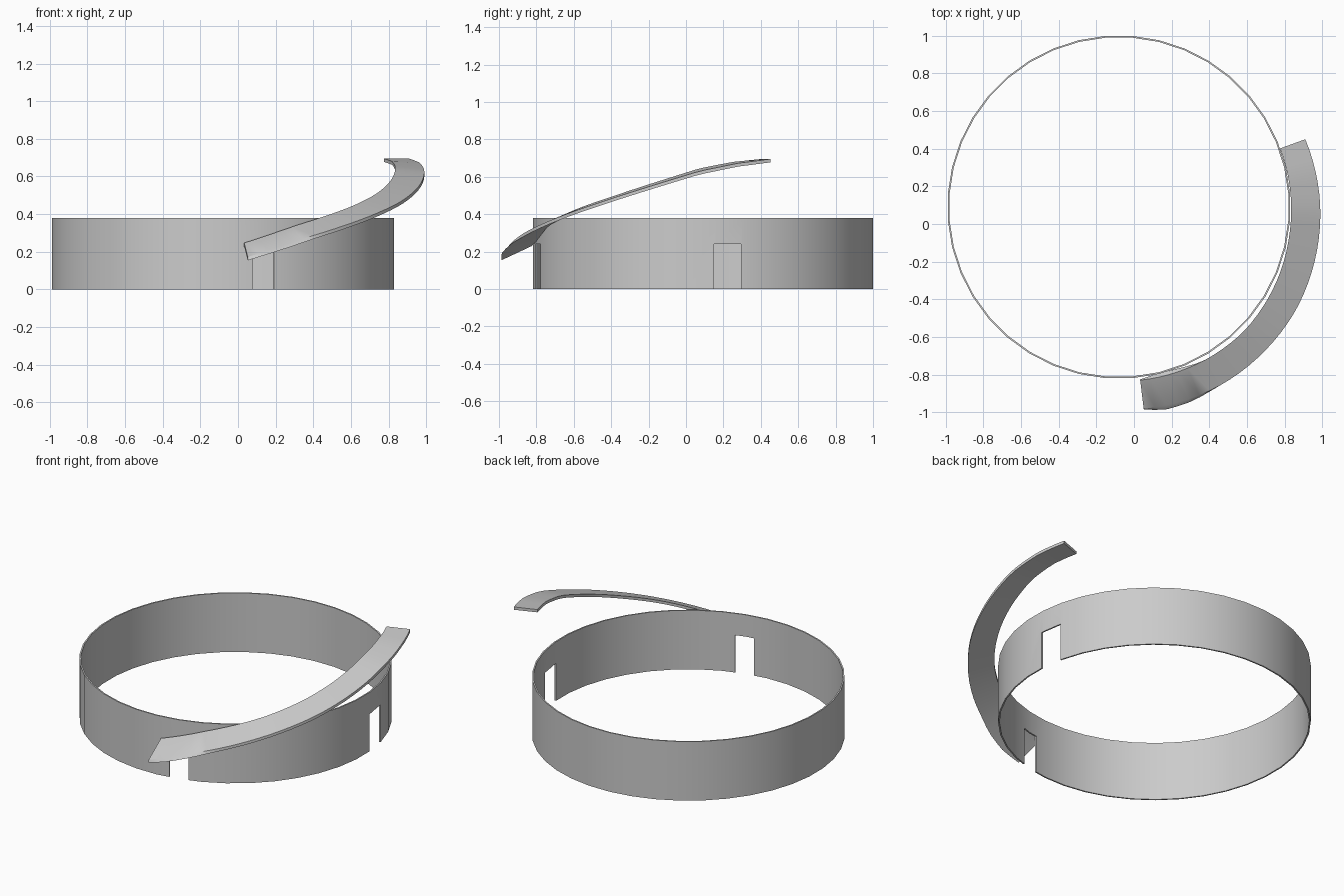
import bpy, bmesh
from math import sin, cos, radians, pi

if "Cube" in bpy.data.objects:
    bpy.data.objects.remove(bpy.data.objects["Cube"])

CX, CY = -0.08, 0.09


def polar(r, deg, z):
    a = radians(deg)
    return (CX + r * cos(a), CY + r * sin(a), z)


def make(name, sections, closed):
    """Skin a row of four-point sections into a solid."""
    bm = bmesh.new()
    rows = [[bm.verts.new(p) for p in s] for s in sections]
    n = len(rows)
    for i in range(n if closed else n - 1):
        a, b = rows[i], rows[(i + 1) % n]
        for k in range(4):
            j = (k + 1) % 4
            bm.faces.new((a[k], a[j], b[j], b[k]))
    if not closed:
        bm.faces.new(rows[0])
        bm.faces.new(rows[-1])
    bmesh.ops.recalc_face_normals(bm, faces=bm.faces)
    mesh = bpy.data.meshes.new(name)
    bm.to_mesh(mesh)
    bm.free()
    ob = bpy.data.objects.new(name, mesh)
    bpy.context.collection.objects.link(ob)
    return ob


def activate(ob):
    bpy.ops.object.select_all(action='DESELECT')
    ob.select_set(True)
    bpy.context.view_layer.objects.active = ob


def lerp(table, t):
    for (a, u), (b, v) in zip(table, table[1:]):
        if t <= b:
            return u + (v - u) * (t - a) / (b - a)
    return table[-1][1]


# Thin round wall
R, T, H, N = 0.912, 0.009, 0.38, 40
wall = make("round_wall", [[polar(r, (i + 0.5) * 360 / N, z) for r, z in
            ((R, 0), (R, H), (R - T, H), (R - T, 0))] for i in range(N)], True)

# Two doorways cut through the wall
for angle, width in ((8.4, 0.145), (-76.4, 0.118)):
    bpy.ops.mesh.primitive_cube_add(size=1, location=polar(R, angle, 0.07),
                                    rotation=(0, 0, radians(angle)))
    cutter = bpy.context.object
    cutter.name = "doorway_cutter"
    cutter.scale = (0.2, width, 0.34)
    cutter.hide_render = True
    mod = wall.modifiers.new("doorway", 'BOOLEAN')
    mod.object = cutter
    mod.operation = 'DIFFERENCE'
    mod.solver = 'EXACT'
    activate(wall)
    bpy.ops.object.modifier_apply(modifier=mod.name)
    bpy.data.objects.remove(cutter)

# Banked ramp sweeping up around the outside
height = [(-83, 0.172), (-65, 0.28), (-45, 0.385), (-30, 0.465),
          (-15, 0.55), (-1, 0.63), (10, 0.672), (20, 0.695)]
inner = [(-83, 0.927), (-45, 0.936), (-10, 0.918), (20, 0.911)]
outer = [(-83, 1.08), (-60, 1.09), (-30, 1.088), (0, 1.07), (20, 1.054)]
flare = [(-83, 0.004), (-77, 0.022), (-69, 0.016), (-62, 0), (20, 0)]
sections = []
STEPS = 32
for i in range(STEPS + 1):
    a = -83 + 103 * i / STEPS
    z = lerp(height, a)
    bank = 0.075 * (20 - a) / 103
    ri, ro, f = lerp(inner, a), lerp(outer, a), lerp(flare, a)
    sections.append([polar(ri, a, z + bank), polar(ro, a, z),
                     polar(ro + f, a, z - 0.018),
                     polar(ri - f, a, z + bank - 0.018)])
ramp = make("curved_ramp", sections, False)

for ob in (wall, ramp):
    activate(ob)
    bpy.ops.object.shade_smooth_by_angle(angle=radians(30))
